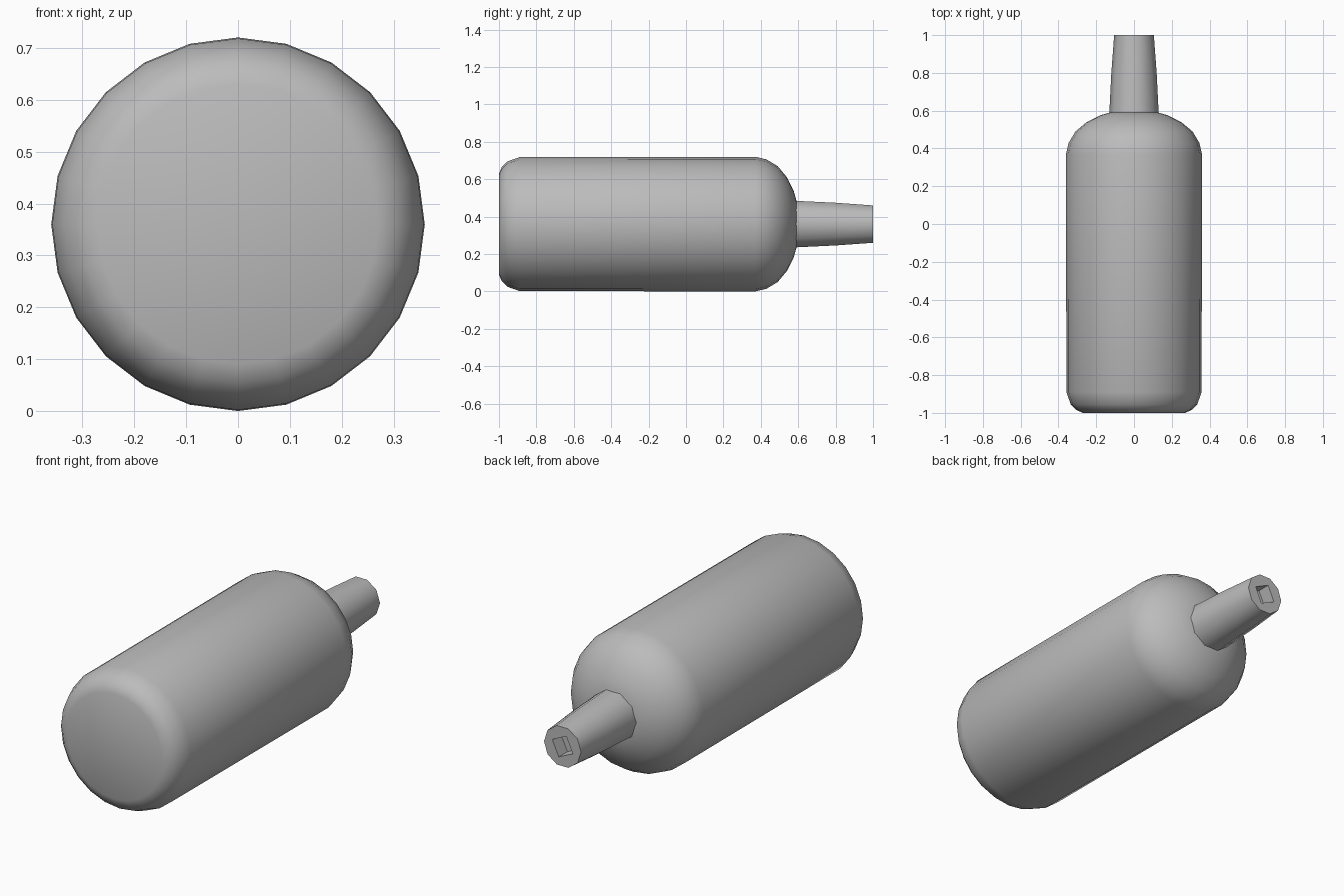
import bpy, bmesh
from math import cos, sin, pi, radians

cube = bpy.data.objects.get("Cube")
if cube:
    bpy.data.objects.remove(cube, do_unlink=True)

AXIS_Z = 0.36

grey = bpy.data.materials.new("plain grey")
grey.use_nodes = True
colour = (0.5, 0.5, 0.5, 1)
grey.diffuse_color = colour
grey.node_tree.nodes["Principled BSDF"].inputs["Base Color"].default_value = colour


def ring(bm, y, radius, sides, turn=0.0):
    return [bm.verts.new((radius * cos(2 * pi * i / sides + turn), y,
                          AXIS_Z + radius * sin(2 * pi * i / sides + turn)))
            for i in range(sides)]


def lathe(name, profile, sides, angle):
    """Turn a (y, radius) profile about the long axis and cap both ends."""
    bm = bmesh.new()
    rings = [ring(bm, y, r, sides) for y, r in profile]
    for a, b in zip(rings, rings[1:]):
        for i in range(sides):
            j = (i + 1) % sides
            bm.faces.new((a[i], a[j], b[j], b[i]))
    bm.faces.new(rings[0])
    bm.faces.new(rings[-1])
    bmesh.ops.recalc_face_normals(bm, faces=bm.faces)
    mesh = bpy.data.meshes.new(name)
    bm.to_mesh(mesh)
    bm.free()
    mesh.materials.append(grey)
    obj = bpy.data.objects.new(name, mesh)
    bpy.context.collection.objects.link(obj)
    bpy.ops.object.select_all(action="DESELECT")
    obj.select_set(True)
    bpy.context.view_layer.objects.active = obj
    bpy.ops.object.shade_smooth_by_angle(angle=radians(angle))
    return obj


# Body: rounded base, straight wall, domed shoulder
lathe("bottle_body", [
    (-1.0, 0.27), (-0.985, 0.305), (-0.955, 0.335), (-0.89, 0.358),
    (0.37, 0.36), (0.43, 0.346), (0.49, 0.31), (0.54, 0.25),
    (0.575, 0.18), (0.595, 0.11)], 24, 50)

# Tapered neck with a recessed mouth
neck = lathe("bottle_neck", [(0.58, 0.131), (0.8, 0.12), (1.0, 0.105)], 10, 40)

# Square mouth opening cut into the neck end
bm = bmesh.new()
ends = [ring(bm, y, 0.062, 4, 0.35) for y in (0.93, 1.05)]
for i in range(4):
    j = (i + 1) % 4
    bm.faces.new((ends[0][i], ends[0][j], ends[1][j], ends[1][i]))
for end in ends:
    bm.faces.new(end)
bmesh.ops.recalc_face_normals(bm, faces=bm.faces)
mesh = bpy.data.meshes.new("mouth_cutter")
bm.to_mesh(mesh)
bm.free()
mesh.materials.append(grey)
cutter = bpy.data.objects.new("mouth_cutter", mesh)
bpy.context.collection.objects.link(cutter)
cutter.hide_render = True
cutter.hide_set(True)
cut = neck.modifiers.new("mouth", "BOOLEAN")
cut.operation = "DIFFERENCE"
cut.object = cutter
